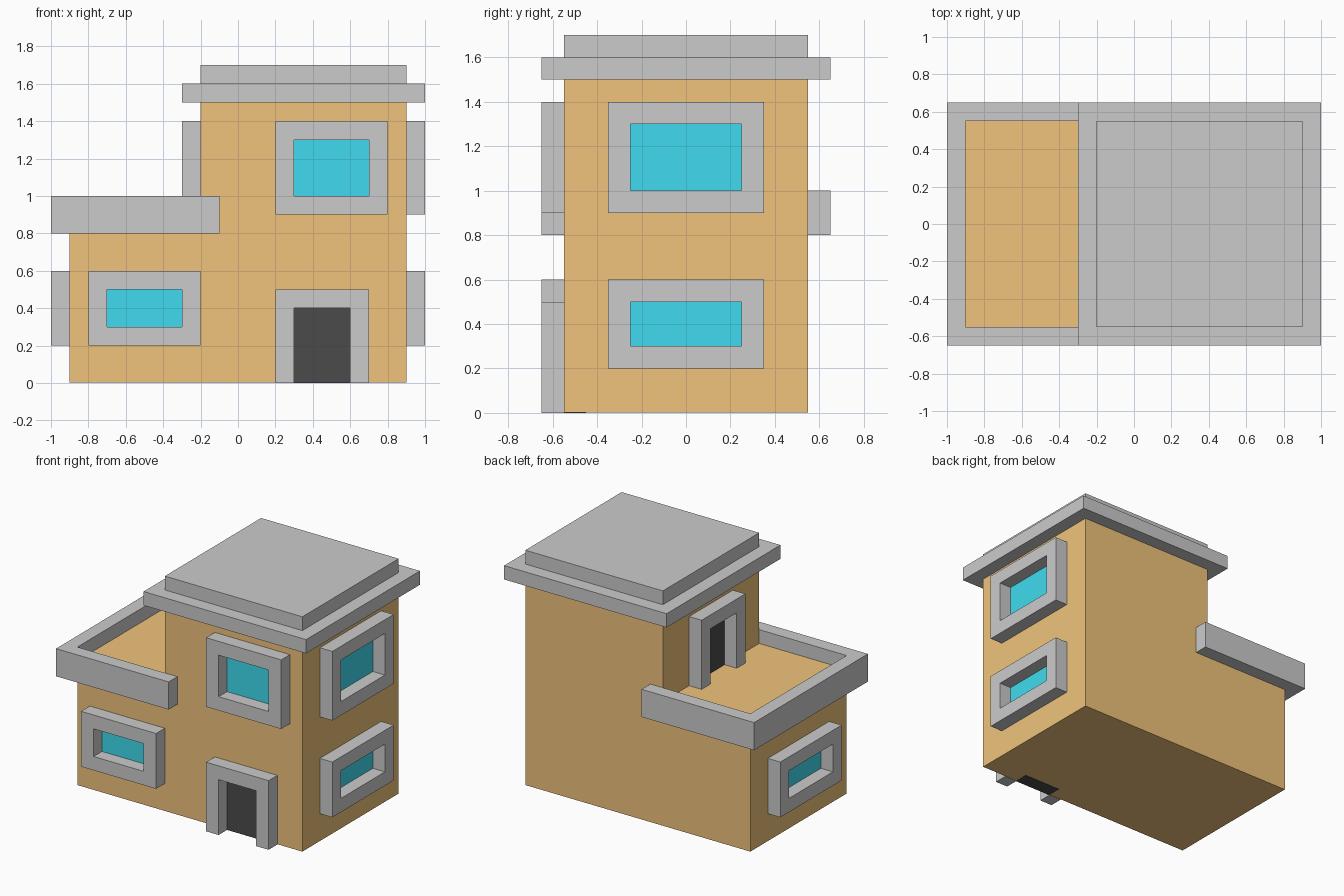
import bpy, bmesh
from math import radians
from mathutils import Vector

if "Cube" in bpy.data.objects:
    bpy.data.objects.remove(bpy.data.objects["Cube"])


def material(name, color):
    m = bpy.data.materials.new(name)
    m.diffuse_color = (*color, 1)
    m.use_nodes = True
    m.node_tree.nodes["Principled BSDF"].inputs["Base Color"].default_value = m.diffuse_color
    return m


ORANGE = material("orange", (0.87, 0.55, 0.20))
BLUE = material("blue", (0.05, 0.71, 0.87))
BLACK = material("black", (0.07, 0.07, 0.07))


def prism(name, faces, y0, y1, mat=None, loc=(0, 0, 0), turn=0):
    """Extrude faces of (x, z) points from y0 to y1, then turn about z and place."""
    bm = bmesh.new()
    for pts in faces:
        bm.faces.new([bm.verts.new((x, y0, z)) for x, z in pts])
    bmesh.ops.remove_doubles(bm, verts=bm.verts, dist=1e-5)
    new = bmesh.ops.extrude_face_region(bm, geom=bm.faces[:], use_keep_orig=True)["geom"]
    bmesh.ops.translate(bm, vec=Vector((0, y1 - y0, 0)),
                        verts=[g for g in new if isinstance(g, bmesh.types.BMVert)])
    bmesh.ops.recalc_face_normals(bm, faces=bm.faces)
    me = bpy.data.meshes.new(name)
    bm.to_mesh(me)
    bm.free()
    ob = bpy.data.objects.new(name, me)
    ob.location = loc
    ob.rotation_euler.z = radians(turn)
    if mat:
        me.materials.append(mat)
    bpy.context.collection.objects.link(ob)
    return ob


def rect(x0, x1, z0, z1):
    return [(x0, z0), (x1, z0), (x1, z1), (x0, z1)]


T = 0.1  # thickness of every frame and ledge


def window(name, loc, turn, w, h):
    # loc is the bottom middle of the frame on the wall
    outer = rect(-w / 2, w / 2, 0, h)
    inner = rect(-w / 2 + T, w / 2 - T, T, h - T)
    ring = [[outer[i], outer[(i + 1) % 4], inner[(i + 1) % 4], inner[i]] for i in range(4)]
    prism(name + "_frame", ring, -T, 0, None, loc, turn)
    prism(name + "_glass", [inner], -0.004, 0.05, BLUE, loc, turn)


def door(name, loc, turn, w=0.5, h=0.5):
    o, i = w / 2, w / 2 - T
    arch = [(-o, 0), (-o, h), (o, h), (o, 0), (i, 0), (i, h - T), (-i, h - T), (-i, 0)]
    prism(name + "_frame", [arch], -T, 0, None, loc, turn)
    prism(name + "_panel", [rect(-i, i, 0, h - T)], -0.004, T, BLACK, loc, turn)


# Stepped house body (lifted a hair so the door panel shows underneath)
prism("house_body", [[(-0.9, 0.002), (0.9, 0.002), (0.9, 1.5), (-0.2, 1.5),
                      (-0.2, 0.9), (-0.9, 0.9)]], -0.55, 0.55, ORANGE)

# Roof slab and cap
prism("roof_slab", [rect(-0.3, 1.0, 1.5, 1.6)], -0.65, 0.65)
prism("roof_cap", [rect(-0.2, 0.9, 1.6, 1.7)], -0.55, 0.55)

# U-shaped terrace parapet: plan profile laid flat by tipping it about x
plan = [(-0.1, -0.65), (-1, -0.65), (-1, 0.65), (-0.1, 0.65),
        (-0.1, 0.55), (-0.9, 0.55), (-0.9, -0.55), (-0.1, -0.55)]
parapet = prism("terrace_parapet", [plan], 0.8, 1.0)
parapet.rotation_euler.x = radians(90)

# Windows
window("front_lower_window", (-0.5, -0.55, 0.2), 0, 0.6, 0.4)
window("front_upper_window", (0.5, -0.55, 0.9), 0, 0.6, 0.5)
window("right_lower_window", (0.9, 0, 0.2), 90, 0.7, 0.4)
window("right_upper_window", (0.9, 0, 0.9), 90, 0.7, 0.5)
window("left_window", (-0.9, 0, 0.2), -90, 0.7, 0.4)

# Doors
door("front_door", (0.45, -0.55, 0), 0)
door("terrace_door", (-0.2, 0, 0.9), -90)
